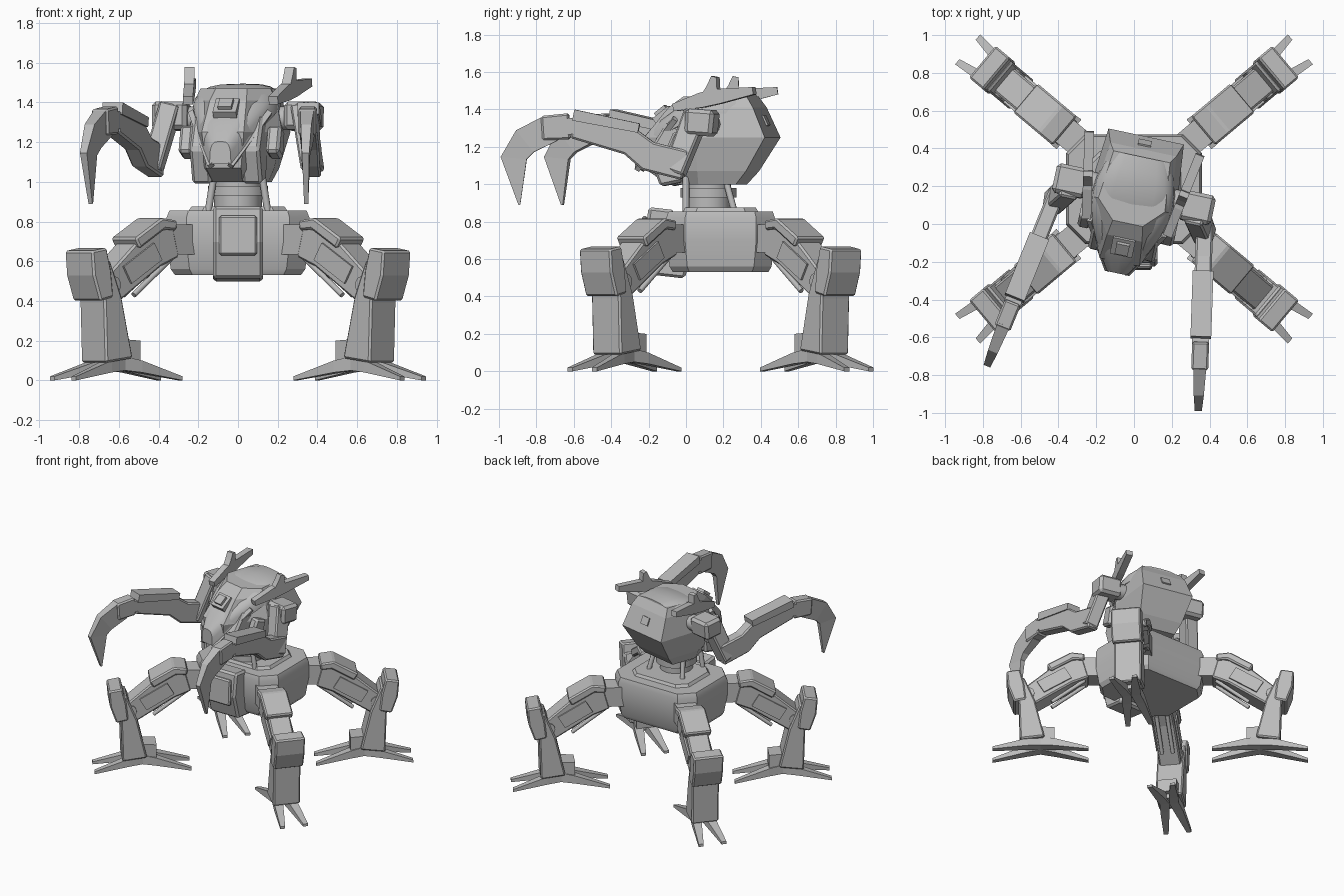
import bpy, bmesh, math
from mathutils import Matrix, Vector

cube = bpy.data.objects.get("Cube")
if cube:
    bpy.data.objects.remove(cube, do_unlink=True)

grey = bpy.data.materials.new("plain grey")
grey.use_nodes = True
grey.diffuse_color = (.5, .5, .5, 1)
grey.node_tree.nodes["Principled BSDF"].inputs["Base Color"].default_value = grey.diffuse_color


def move(x=0, y=0, z=0):
    return Matrix.Translation((x, y, z))


def spin(degrees, axis='Z'):
    return Matrix.Rotation(math.radians(degrees), 4, axis)


def loft(name, rings, frame=Matrix(), smooth_angle=None, chamfer=None):
    """Skin a row of equal rings and close both ends."""
    bm = bmesh.new()
    rows = [[bm.verts.new(frame @ Vector(point)) for point in ring] for ring in rings]
    count = len(rows[0])
    for lower, upper in zip(rows, rows[1:]):
        for i in range(count):
            j = (i + 1) % count
            bm.faces.new((lower[i], lower[j], upper[j], upper[i]))
    bm.faces.new(rows[0])
    bm.faces.new(rows[-1])
    bmesh.ops.recalc_face_normals(bm, faces=bm.faces)
    mesh = bpy.data.meshes.new(name)
    bm.to_mesh(mesh)
    bm.free()
    mesh.materials.append(grey)
    part = bpy.data.objects.new(name, mesh)
    bpy.context.collection.objects.link(part)
    if smooth_angle:
        bpy.ops.object.select_all(action='DESELECT')
        part.select_set(True)
        bpy.context.view_layer.objects.active = part
        bpy.ops.object.shade_smooth_by_angle(angle=math.radians(smooth_angle))
    if chamfer:
        bevel = part.modifiers.new("chamfer", 'BEVEL')
        bevel.width = chamfer
        bevel.segments = 1
    return part


def limb(name, path, half_width, frame=Matrix(), chamfer=None, tip=1):
    """Plate that follows a path of (along, up, depth) and narrows to its tip."""
    points = [Vector((along, 0, up)) for along, up, depth in path]
    last = len(points) - 1
    rings = []
    for i, point in enumerate(points):
        heading = (points[min(i + 1, last)] - points[max(i - 1, 0)]).normalized()
        across = Vector((-heading.z, 0, heading.x)) * path[i][2] / 2
        side = Vector((0, half_width * (1 + (tip - 1) * i / last), 0))
        rings.append([point - across - side, point - across + side,
                      point + across + side, point + across - side])
    return loft(name, rings, frame, chamfer=chamfer)


def bar(name, start, end, radius, frame=Matrix(), sides=8):
    start, end = Vector(start), Vector(end)
    aim = (end - start).to_track_quat('Z', 'Y')
    angles = [math.tau * i / sides for i in range(sides)]
    circle = [aim @ Vector((radius * math.cos(a), radius * math.sin(a), 0)) for a in angles]
    return loft(name, [[start + p for p in circle], [end + p for p in circle]], frame, 50)


def mirror_ring(half, z):
    return [(x, y, z) for x, y in half] + [(-x, y, z) for x, y in reversed(half)]


hull_centre = move(y=.185)
ahead = spin(-90)


# Lower hull: a rectangle with cut corners, tapering downward
def hull_ring(scale, z):
    half_x, half_y, cut = .36 * scale, .29 * scale, .1 * scale
    return mirror_ring([(half_x - cut, half_y), (half_x, half_y - cut),
                        (half_x, cut - half_y), (half_x - cut, -half_y)], z)


loft("hull", [hull_ring(.88, .53), hull_ring(.94, .56), hull_ring(1, .7),
              hull_ring(1, .82), hull_ring(.96, .855)], hull_centre, 25)
loft("deck", [hull_ring(.7, .85), hull_ring(.65, .875)], hull_centre)

# Front armour of the hull
limb("front_armour", [(.13, .87, .14), (.15, .7, .15), (.12, .56, .14), (0, .52, .05)],
     .125, ahead, .015)
limb("front_plate", [(.22, .83, .03), (.23, .63, .03)], .095, ahead, .01)

# Waist
bar("waist", (0, .12, .85), (0, .12, 1.02), .12, sides=16)
bar("waist_ring", (0, .12, .93), (0, .12, .98), .15, sides=16)
for x in (-.15, .15):
    for y in (0, .26):
        bar("waist_strut", (x, y, .85), (x * .8, y * .8, 1.04), .018)


# Legs, each built along its own outward direction
def toe(frame, direction, side):
    def section(reach, lateral, half, low, high):
        corners = ((-half, low), (half, low), (half, high), (-half, high))
        return [(direction * reach, side * lateral + offset, z) for offset, z in corners]
    loft("toe", [section(0, .035, .035, .05, .12), section(.1, .05, .034, .04, .1),
                 section(.35, .085, .018, 0, .02)], frame @ move(.8))


def leg(angle):
    frame = hull_centre @ spin(angle)
    limb("hip_joint", [(.3, .71, .15), (.5, .71, .15)], .075, frame)
    limb("thigh", [(.47, .7, .16), (.62, .66, .2), (.9, .45, .15)], .08, frame, .01)
    limb("thigh_cover", [(.48, .78, .05), (.57, .79, .06), (.74, .69, .06)], .1, frame, .01)
    limb("thigh_side", [(.6, .65, .1), (.8, .53, .1)], .092, frame)
    for lateral in (-.04, .04):
        bar("thigh_piston", (.48, lateral, .61), (.72, lateral, .43), .015, frame)
    bar("knee_pin", (.89, -.09, .48), (.89, .09, .48), .045, frame, 12)
    limb("shin", [(.95, .6, .06), (.9, .4, .12), (.86, .1, .18)], .1, frame, .01)
    limb("knee_guard", [(1, .66, .1), (.98, .54, .12), (.95, .41, .09)], .11, frame, .01)
    limb("ankle", [(.7, .15, .1), (.85, .15, .12)], .07, frame)
    limb("foot_core", [(.74, .09, .05), (.88, .09, .05)], .06, frame)
    for direction in (-1, 1):
        for side in (-1, 1):
            toe(frame, direction, side)


for angle in (40, 140, 220, 320):
    leg(angle)

# Upper body, turned a little to one side
turn = move(y=.16) @ spin(-12) @ move(y=-.16)


def torso_ring(z, half, back, front):
    return mirror_ring([(half * .85, back), (half, .1), (half * .45, front)], z)


loft("torso", [torso_ring(1, .17, .3, -.09), torso_ring(1.07, .2, .36, -.19),
               torso_ring(1.25, .24, .47, -.21), torso_ring(1.41, .21, .4, -.08),
               torso_ring(1.47, .18, .36, 0)], turn)


# Smooth hood: arches that widen and rise from the nose to the back
def hood_arch(t, steps=10):
    half = .22 * math.sin(math.pi * (.08 + .66 * t))
    rise = math.sin(math.pi * (.04 + .55 * t)) ** .7
    rim = 1 + .38 * rise
    arch = []
    for i in range(steps + 1):
        across = math.cos(math.pi * i / steps)
        swell = math.sin(math.pi * i / steps)
        wide = math.copysign(abs(across) ** .6, across)
        arch.append((half * wide, .63 * t - .27, rim + .115 * abs(swell) ** .6))
    return arch


loft("hood", [hood_arch(i / 8) for i in range(9)], turn, 40)

# Sensor on the brow and hatch at the back
brow = turn @ move(0, -.12, 1.37) @ spin(38, 'X')
limb("brow_frame", [(-.06, 0, .04), (.06, 0, .04)], .055, brow)
limb("brow_sensor", [(-.035, .02, .04), (.035, .02, .04)], .035, brow)
rear = turn @ move(0, .43, 1.34) @ spin(-65, 'X')
limb("rear_hatch", [(-.035, 0, .02), (.035, 0, .02)], .03, rear)


def side_parts(sign):
    side = turn @ Matrix.Scale(sign, 4, (1, 0, 0))

    def outboard(x, z=0):
        return side @ move(x, 0, z) @ ahead

    # Hood rim and jaw
    bar("hood_rim", (.2, -.02, 1.35), (.05, -.26, 1.08), .02, side, 4)
    limb("cheek", [(0, 1.3, .16), (.08, 1.15, .2), (.05, 1, .12)], .05, outboard(.13), .015)
    limb("cheek_guard", [(-.03, 1.27, .1), (.02, 1.13, .12)], .035, outboard(.225), .015)

    # Forked horn
    horn = side @ move(.23, .04) @ spin(80)
    limb("horn", [(-.06, 1.41, .04), (.1, 1.45, .08), (.2, 1.47, .08), (.4, 1.5, .04)], .025, horn)
    limb("horn_prong", [(.14, 1.47, .07), (.165, 1.52, .06), (.175, 1.575, .03)], .025, horn)

    # Shoulder and an upper arm that splays outward
    bar("shoulder_axle", (.18, .17, 1.32), (.32, .17, 1.32), .06, side, 12)
    limb("shoulder", [(-.16, 1.4, .16), (-.15, 1.26, .15)], .09, outboard(.34), .02)
    limb("upper_arm", [(-.13, 0, .13), (-.02, -.33, .11)], .05,
         outboard(.34, 1.38) @ spin(13, 'X'), .01)

    # Forearm and claw along their own outward direction
    arm = side @ move(.4, .08) @ spin(-80)
    limb("forearm", [(0, 1.1, .16), (.2, 1.15, .16), (.3, 1.23, .15), (.6, 1.31, .13)],
         .045, arm, .01)
    limb("forearm_cover", [(.25, 1.3, .05), (.6, 1.37, .06)], .055, arm)
    bar("wrist", (.62, -.045, 1.31), (.62, .045, 1.31), .045, arm, 12)
    limb("claw_base", [(.62, 1.31, .14), (.77, 1.3, .13)], .045, arm, .01)
    limb("claw", [(.72, 1.3, .15), (.86, 1.23, .15), (.92, 1.14, .14), (.89, .89, .01)],
         .035, arm, tip=.3)


for sign in (-1, 1):
    side_parts(sign)
